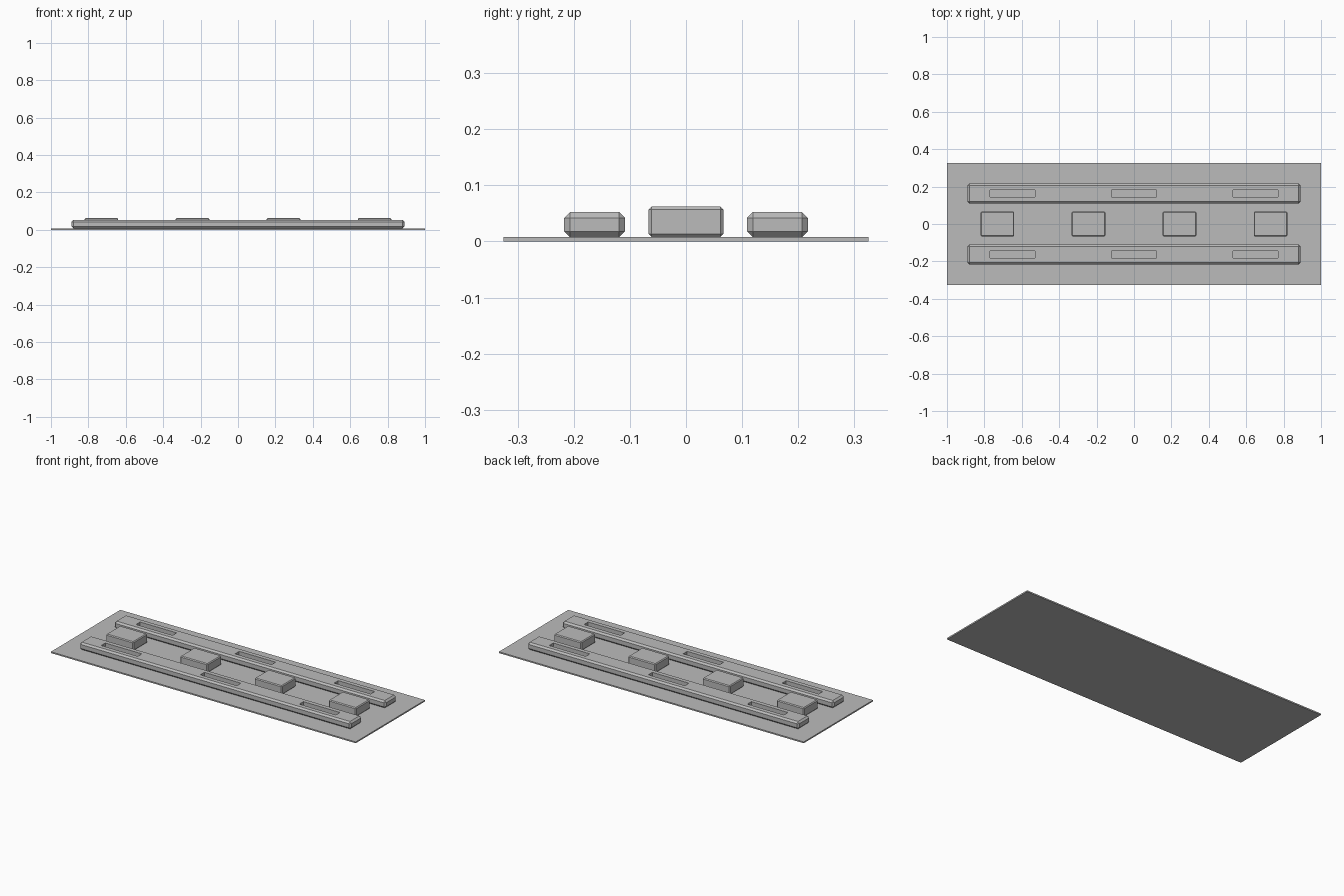
import bpy
import bmesh

cube = bpy.data.objects.get("Cube")
if cube:
    bpy.data.objects.remove(cube, do_unlink=True)

# One plain grey for everything
grey = bpy.data.materials.new("plain grey")
grey.use_nodes = True
colour = (0.5, 0.5, 0.5, 1)
grey.diffuse_color = colour
grey.node_tree.nodes["Principled BSDF"].inputs["Base Color"].default_value = colour


def box(name, centre, size, chamfer=0):
    """Box with all edges chamfered flat."""
    bm = bmesh.new()
    bmesh.ops.create_cube(bm, size=1)
    bmesh.ops.scale(bm, vec=size, verts=bm.verts)
    if chamfer:
        bmesh.ops.bevel(bm, geom=bm.edges[:], offset=chamfer, segments=1,
                        profile=0.5, affect='EDGES')
    mesh = bpy.data.meshes.new(name)
    bm.to_mesh(mesh)
    bm.free()
    mesh.materials.append(grey)
    obj = bpy.data.objects.new(name, mesh)
    obj.location = centre
    bpy.context.collection.objects.link(obj)
    return obj


BASE_TOP = 0.008

# Thin base plate
box("base_plate", (0, 0, BASE_TOP / 2), (2, 0.65, BASE_TOP))

# Two chamfered rails, each with three slots cut through
for side, y in (("front", -0.163), ("back", 0.163)):
    rail = box(side + "_rail", (0, y, 0.03), (1.78, 0.108, 0.044), 0.01)
    for i, x in enumerate((-0.65, 0, 0.65)):
        cutter = box(f"{side}_slot_cutter_{i + 1}", (x, y, 0.03), (0.24, 0.038, 0.1))
        cutter.hide_render = True
        cutter.hide_viewport = True
        cutter.display_type = 'WIRE'
        cut = rail.modifiers.new(f"slot_{i + 1}", 'BOOLEAN')
        cut.operation = 'DIFFERENCE'
        cut.solver = 'EXACT'
        cut.object = cutter

# Row of four blocks between the rails
for i in range(4):
    x = (i - 1.5) * 0.487
    box(f"centre_block_{i + 1}", (x, 0, 0.035), (0.18, 0.133, 0.054), 0.005)
